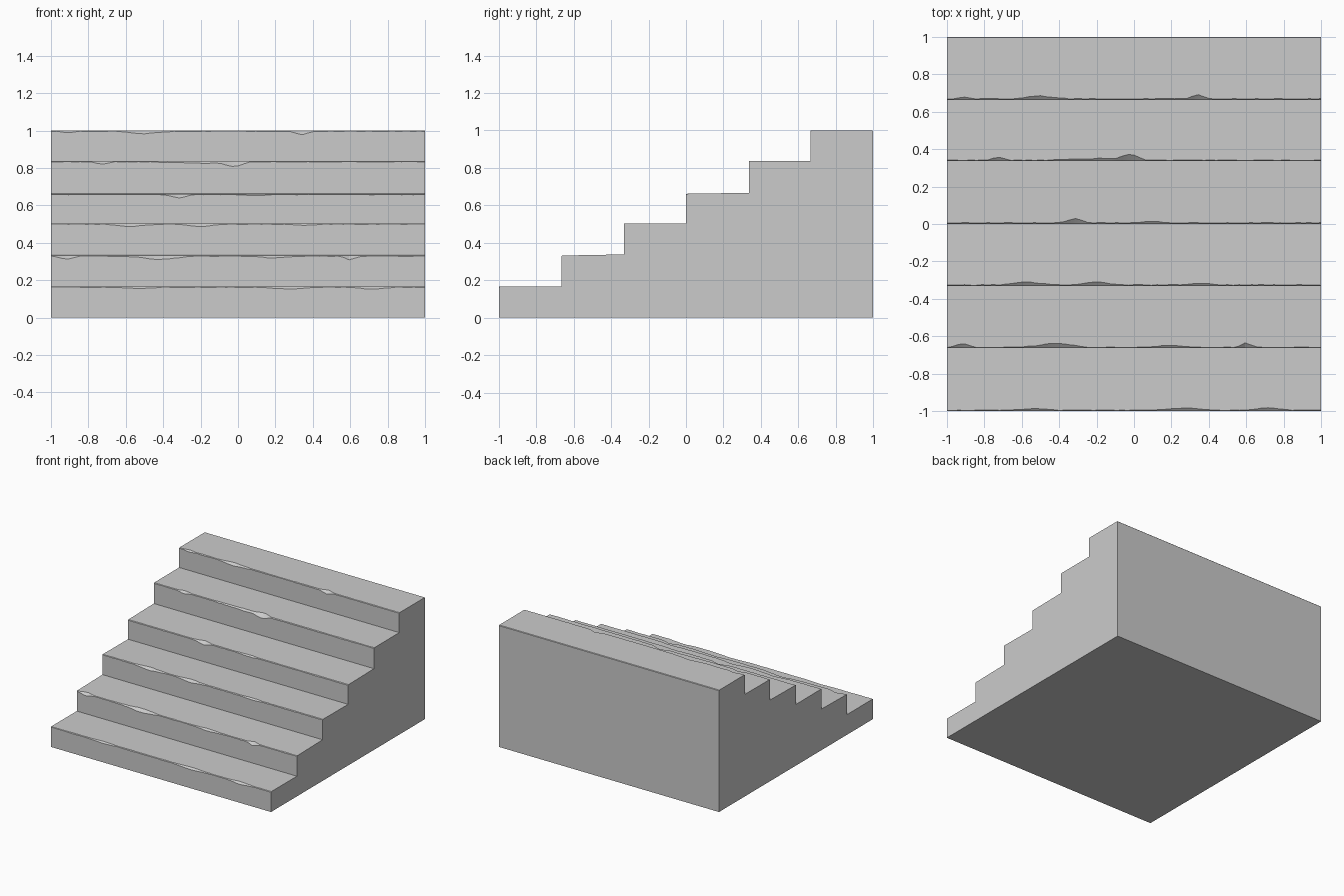
import bpy, bmesh, random

if "Cube" in bpy.data.objects:
    bpy.data.objects.remove(bpy.data.objects["Cube"])

random.seed(4)
N = 6
# riser position, tread height at the nose, tread height at the back
STEPS = [(-1.0, .166, .166), (-.664, .332, .338), (-.331, .504, .502),
         (.001, .662, .667), (.336, .837, .838), (.664, 1.0, 1.0)]
# worn chips on each nosing: (x, half width, depth)
CHIPS = [[(.28, .16, .012), (.72, .12, .014), (-.55, .15, .008)],
         [(-.92, .07, .022), (-.42, .18, .022), (.2, .15, .012), (.6, .05, .026)],
         [(-.57, .14, .018), (-.2, .12, .018), (.35, .15, .008)],
         [(-.32, .08, .025), (.1, .12, .008)],
         [(-.73, .06, .02), (-.02, .08, .032), (-.2, .3, .01)],
         [(-.5, .16, .016), (.34, .06, .024), (-.9, .06, .01)]]
XS = [-1 + 2 * i / 64 for i in range(65)]
JITTER = [[random.uniform(.003, .007) for _ in XS] for _ in range(N)]


def profile(i):
    """Stair outline at station i, with a chipped chamfer on every nose."""
    x = XS[i]
    pts = []
    for k, (y, z, zb) in enumerate(STEPS):
        c = JITTER[k][i] + sum(d * max(0, 1 - abs(x - cx) / w) for cx, w, d in CHIPS[k])
        base = 0 if k == 0 else STEPS[k - 1][2]
        end = STEPS[k + 1][0] if k < N - 1 else 1
        pts += [(y, base), (y, z - c * .8), (y + c, z)]
        if k == N - 1:
            pts += [(end - .004, zb), (end, zb - .004), (end, 0)]
    return pts


# solid staircase lofted along x
bm = bmesh.new()
rings = [[bm.verts.new((x, y, z)) for y, z in profile(i)] for i, x in enumerate(XS)]
for a, b in zip(rings, rings[1:]):
    n = len(a)
    for j in range(n):
        bm.faces.new((a[j], a[(j + 1) % n], b[(j + 1) % n], b[j]))
bm.faces.new(rings[0])
bm.faces.new(rings[-1])
bmesh.ops.recalc_face_normals(bm, faces=bm.faces)
mesh = bpy.data.meshes.new("worn_staircase")
bm.to_mesh(mesh)
bm.free()
stairs = bpy.data.objects.new("worn_staircase", mesh)
bpy.context.collection.objects.link(stairs)
bpy.context.view_layer.objects.active = stairs
stairs.select_set(True)
bpy.ops.object.shade_smooth_by_angle(angle=0.5)
